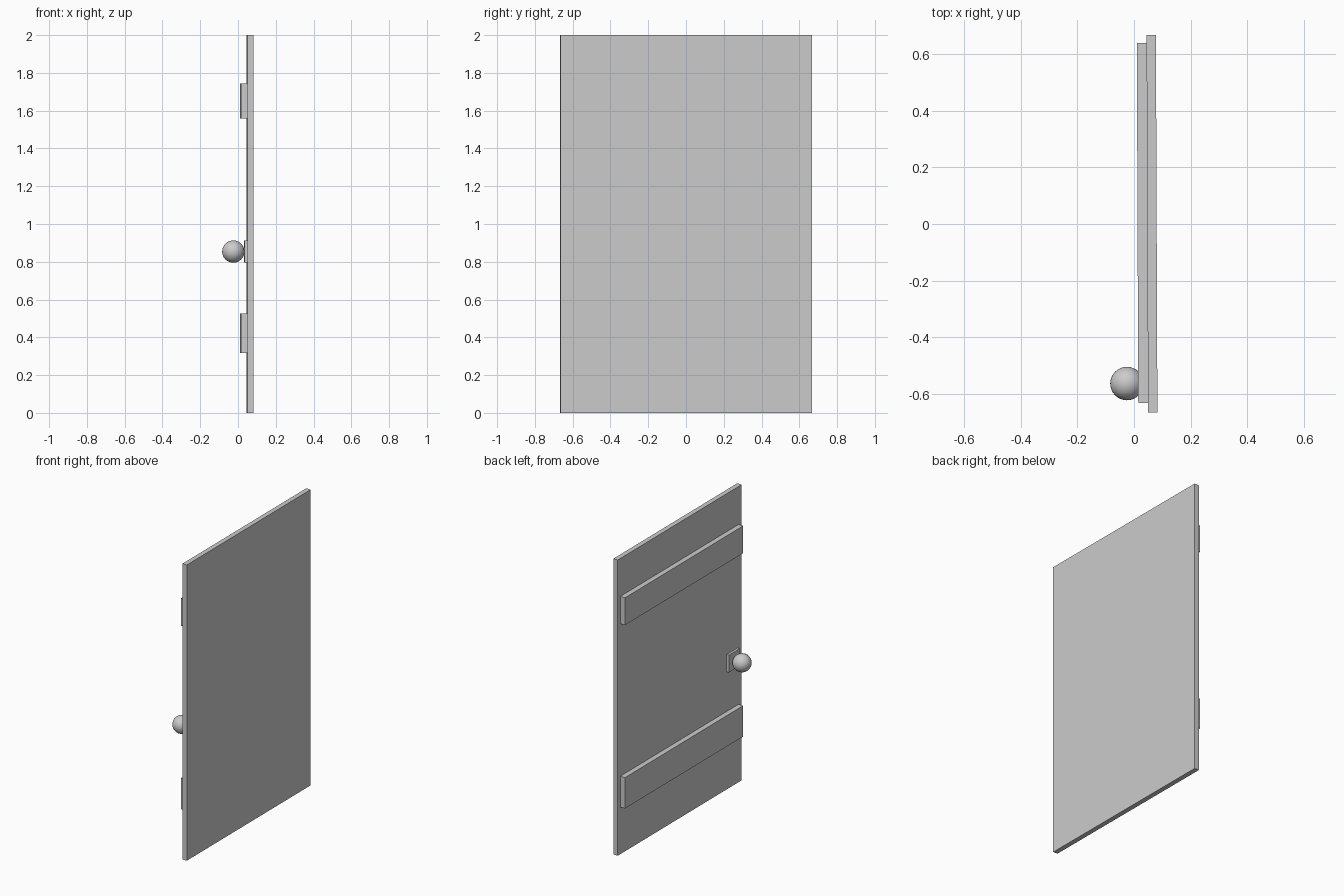
import bpy
from mathutils import Matrix

if "Cube" in bpy.data.objects:
    bpy.data.objects.remove(bpy.data.objects["Cube"])

# The whole door is turned very slightly about the vertical axis
TURN = Matrix.Rotation(0.004, 4, 'Z')


def box(name, x, y, z):
    """Box from (min, max) ranges, turned with the door."""
    bpy.ops.mesh.primitive_cube_add(size=1)
    ob = bpy.context.object
    ob.name = name
    size = [r[1] - r[0] for r in (x, y, z)]
    mid = [(r[0] + r[1]) / 2 for r in (x, y, z)]
    ob.data.transform(TURN @ Matrix.Translation(mid) @ Matrix.Diagonal((*size, 1)))
    return ob


# Door leaf
box("door_panel", (0.047, 0.080), (-0.666, 0.666), (0, 2))

# Horizontal battens
for name, z in (("lower_batten", (0.318, 0.527)), ("upper_batten", (1.558, 1.743))):
    box(name, (0.0125, 0.047), (-0.632, 0.638), z)

# Knob plate
box("knob_plate", (0.031, 0.047), (-0.622, -0.505), (0.795, 0.912))

# Round knob
bpy.ops.mesh.primitive_uv_sphere_add(segments=32, ring_count=16, radius=0.059,
                                     location=(-0.025, -0.563, 0.854))
knob = bpy.context.object
knob.name = "door_knob"
bpy.ops.object.shade_smooth()
